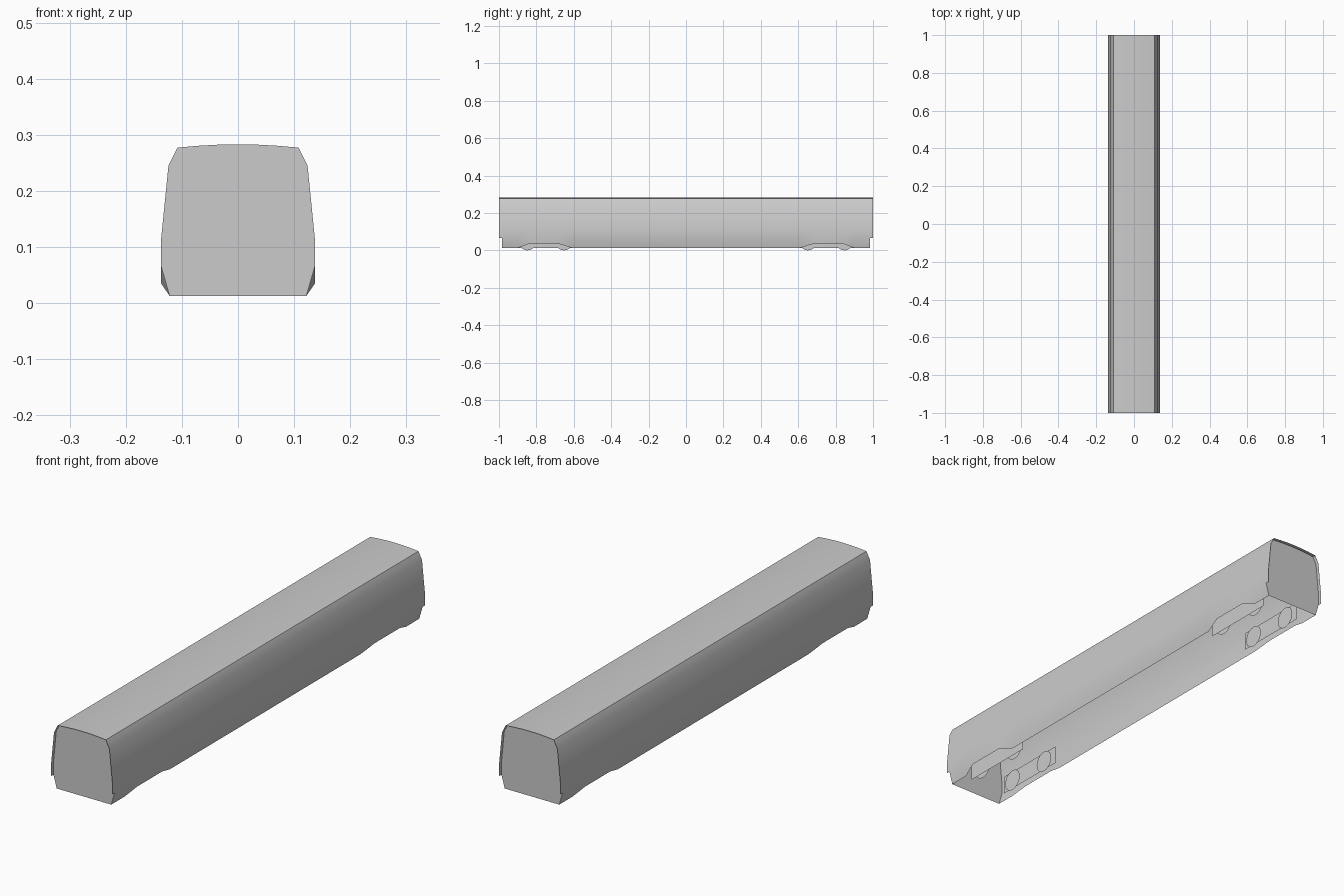
import bpy, math

if "Cube" in bpy.data.objects:
    bpy.data.objects.remove(bpy.data.objects["Cube"])

# Half cross-section from skirt fold up to the roof edge (x, z)
SIDE = [(0.137, 0.065), (0.137, 0.115), (0.124, 0.245), (0.108, 0.277)]
ROOF = [(x, 0.283 - 0.006 * (x / 0.108) ** 2) for x in (0.072, 0.036, 0.0)]
HALF = SIDE + ROOF
PROFILE = HALF + [(-x, z) for x, z in reversed(HALF[:-1])]
WALL_Y = 0.985


def make_object(name, verts, faces, smooth=False):
    mesh = bpy.data.meshes.new(name)
    mesh.from_pydata(verts, [], faces)
    mesh.update()
    obj = bpy.data.objects.new(name, mesh)
    bpy.context.collection.objects.link(obj)
    if smooth:
        bpy.ops.object.select_all(action='DESELECT')
        obj.select_set(True)
        bpy.context.view_layer.objects.active = obj
        bpy.ops.object.shade_smooth_by_angle(angle=math.radians(25))
    return obj


# Body shell and skirts; the skirt's lower edge flares out and up at each bogie
half_stations = [(1.0, False), (WALL_Y, False), (0.90, False),
                 (0.84, True), (0.68, True), (0.61, False)]
stations = [(-y, f) for y, f in half_stations] + half_stations[::-1]
verts, faces = [], []
n = len(PROFILE) + 2
for y, flared in stations:
    x, z = (0.137, 0.035) if flared else (0.122, 0.013)
    for px, pz in [(x, z)] + PROFILE + [(-x, z)]:
        verts.append((px, y, pz))
last = len(stations) - 2
for i in range(last + 1):
    for j in range(n - 1):
        # the overhanging ends carry no skirt
        if i in (0, last) and j in (0, n - 2):
            continue
        a = i * n + j
        faces.append((a, a + n, a + n + 1, a + 1))
make_object("coach_body", verts, faces, smooth=True)

# Recessed end walls
outline = [(0.122, 0.013)] + PROFILE + [(-0.122, 0.013)]
for name, y in (("front_end_wall", -WALL_Y), ("rear_end_wall", WALL_Y)):
    order = list(range(len(outline)))
    if y < 0:
        order.reverse()
    make_object(name, [(x, y, z) for x, z in outline], [order])

# Flat bogie side plates, with flat wheel discs just inside them
for end, yc in (("front", -0.75), ("rear", 0.75)):
    for side, s in (("left", -1), ("right", 1)):
        corners = [(-0.16, 0.014), (0.16, 0.014), (0.16, 0.09), (-0.16, 0.09)]
        make_object(f"{end}_{side}_bogie_plate",
                    [(s * 0.085, yc + s * y, z) for y, z in corners],
                    [(0, 1, 2, 3)])
        for k in (-1, 1):
            ring = [i * math.tau / 20 for i in range(20)]
            make_object(f"{end}_{side}_wheel",
                        [(s * 0.077, yc + k * 0.098 + s * 0.045 * math.sin(t),
                          0.045 - 0.045 * math.cos(t)) for t in ring],
                        [list(range(20))])
